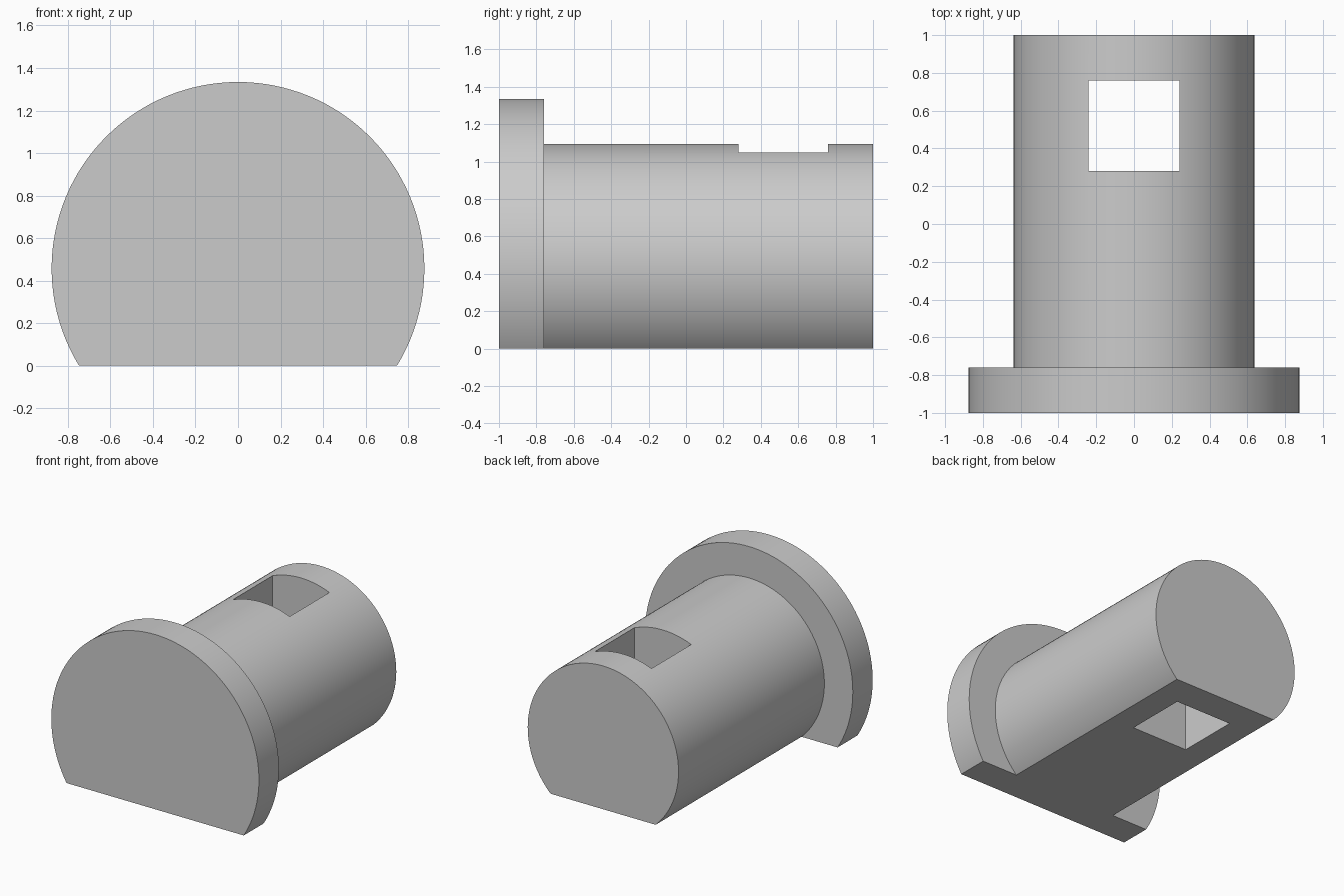
import bpy
from math import radians

if "Cube" in bpy.data.objects:
    bpy.data.objects.remove(bpy.data.objects["Cube"], do_unlink=True)

AXIS_Z = 0.457  # height of the shared cylinder axis above the flat

grey = bpy.data.materials.new("plain grey")
grey.use_nodes = True
colour = (0.6, 0.6, 0.6, 1)
grey.diffuse_color = colour
grey.node_tree.nodes["Principled BSDF"].inputs["Base Color"].default_value = colour


def cylinder(name, radius, y0, y1):
    bpy.ops.mesh.primitive_cylinder_add(
        vertices=128, radius=radius, depth=y1 - y0,
        location=(0, (y0 + y1) / 2, AXIS_Z), rotation=(radians(90), 0, 0))
    obj = bpy.context.object
    obj.name = name
    obj.data.materials.append(grey)
    return obj


def box(name, centre, size):
    bpy.ops.mesh.primitive_cube_add(size=1, location=centre)
    obj = bpy.context.object
    obj.name = name
    obj.scale = size
    obj.hide_render = True
    obj.data.materials.append(grey)
    return obj


def combine(target, tool, operation):
    bpy.context.view_layer.update()
    mod = target.modifiers.new(operation.lower(), "BOOLEAN")
    mod.operation = operation
    mod.solver = "EXACT"
    mod.object = tool
    bpy.ops.object.select_all(action="DESELECT")
    bpy.context.view_layer.objects.active = target
    target.select_set(True)
    bpy.ops.object.modifier_apply(modifier=mod.name)
    bpy.data.objects.remove(tool, do_unlink=True)


# Round shaft joined to the wide front flange
pin = cylinder("flanged_pin", 0.637, -0.9, 1)
combine(pin, cylinder("flange", 0.877, -1, -0.76), "UNION")

# Flat underside along the whole length
combine(pin, box("flat_cutter", (0, 0, -1), (4, 4, 2)), "DIFFERENCE")

# Square slot straight through the rear of the shaft
combine(pin, box("slot_cutter", (0, 0.52, 0.5), (0.48, 0.48, 3)), "DIFFERENCE")

bpy.ops.object.shade_smooth_by_angle(angle=radians(30))
